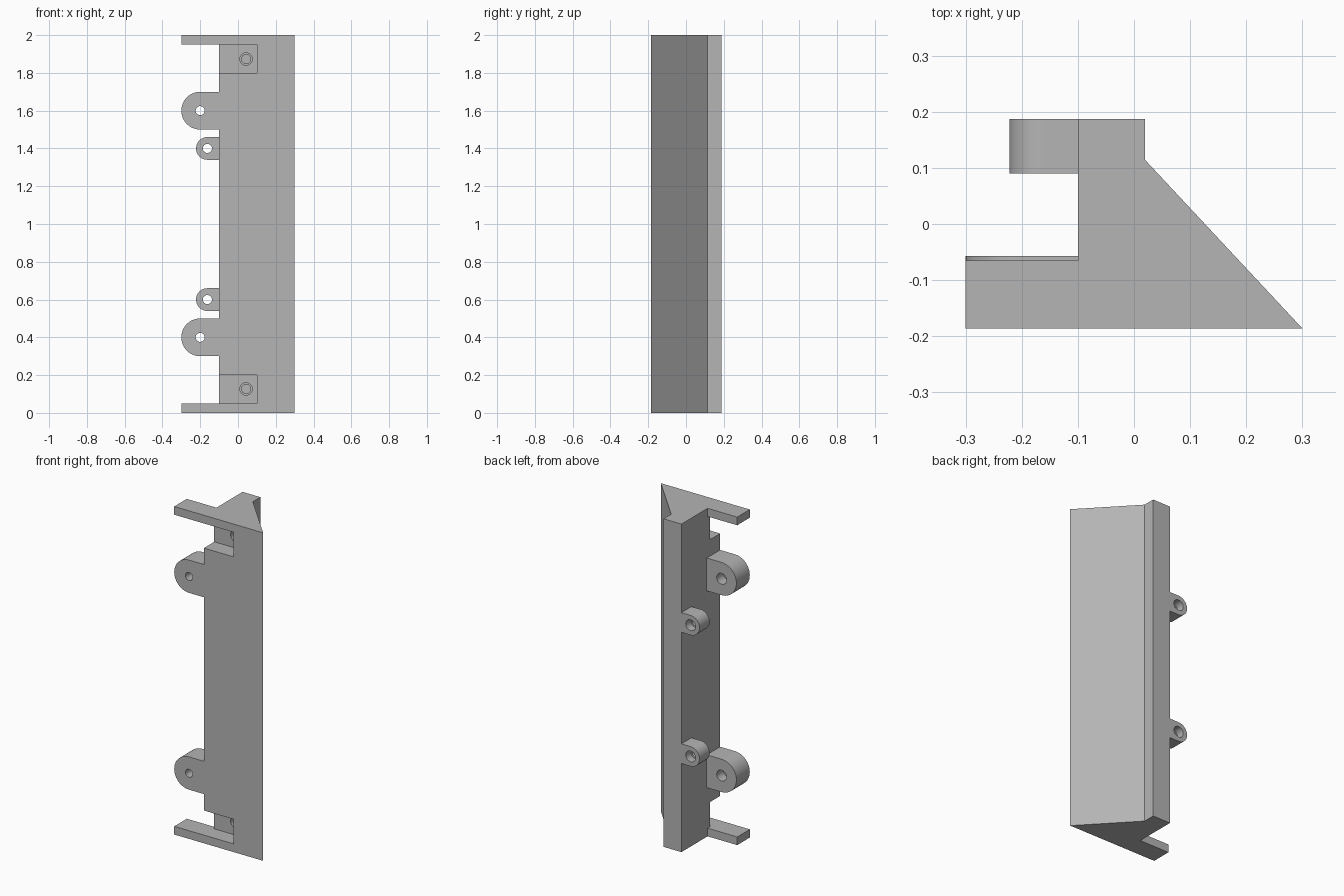
import bpy, bmesh, math
from mathutils import Matrix, Vector

if "Cube" in bpy.data.objects:
    bpy.data.objects.remove(bpy.data.objects["Cube"], do_unlink=True)

grey = bpy.data.materials.new("light_grey")
grey.use_nodes = True
colour = (0.46, 0.46, 0.46, 1)
grey.diffuse_color = colour
grey.node_tree.nodes["Principled BSDF"].inputs["Base Color"].default_value = colour

FRONT, BACK = -0.186, 0.187
SIDE = -0.1            # x of the flat hinge side
HOLE, BORE = 0.024, 0.033


def prism(name, points, offset):
    """Extrude a flat polygon along an offset vector."""
    bm = bmesh.new()
    face = bm.faces.new([bm.verts.new(p) for p in points])
    grown = bmesh.ops.extrude_face_region(bm, geom=[face])["geom"]
    bmesh.ops.translate(bm, vec=offset,
                        verts=[v for v in grown if isinstance(v, bmesh.types.BMVert)])
    bmesh.ops.recalc_face_normals(bm, faces=bm.faces)
    mesh = bpy.data.meshes.new(name)
    bm.to_mesh(mesh)
    bm.free()
    obj = bpy.data.objects.new(name, mesh)
    bpy.context.collection.objects.link(obj)
    mesh.materials.append(grey)
    return obj


def box(name, x0, x1, y0, y1, z0, z1):
    return prism(name, [(x0, y0, z0), (x1, y0, z0), (x1, y1, z0), (x0, y1, z0)],
                 (0, 0, z1 - z0))


def rod(name, x, z, radius, y0, y1, sides=32):
    turn = [2 * math.pi * i / sides for i in range(sides)]
    return prism(name, [(x + radius * math.cos(a), y0, z + radius * math.sin(a))
                        for a in turn], (0, y1 - y0, 0))


def cut(obj, cutter):
    cutter.hide_render = True
    mod = obj.modifiers.new("cut", "BOOLEAN")
    mod.operation, mod.solver, mod.object = "DIFFERENCE", "EXACT", cutter
    activate(obj)
    bpy.ops.object.modifier_apply(modifier=mod.name)
    bpy.data.objects.remove(cutter, do_unlink=True)


def activate(obj):
    bpy.ops.object.select_all(action="DESELECT")
    obj.select_set(True)
    bpy.context.view_layer.objects.active = obj


def smooth(obj):
    activate(obj)
    bpy.ops.object.shade_smooth_by_angle(angle=math.radians(30))


def lug(name, x, z, radius, y0, y1):
    """Rounded hinge ear with a through hole, widened from the back."""
    arc = [math.pi / 2 + math.pi * i / 24 for i in range(25)]
    outline = [(x + radius * math.cos(a), y0, z + radius * math.sin(a)) for a in arc]
    outline += [(SIDE, y0, z - radius), (SIDE, y0, z + radius)]
    ear = prism(name, outline, (0, y1 - y0, 0))
    cut(ear, rod("hole_cutter", x, z, HOLE, y0 - 0.1, y1 + 0.1))
    cut(ear, rod("bore_cutter", x, z, BORE, (y0 + y1) / 2, y1 + 0.1))
    smooth(ear)


# Main post with a slanted back
profile = [(SIDE, FRONT), (0.3, FRONT), (0.02, 0.114), (0.02, BACK), (SIDE, BACK)]
post = prism("post", [(x, y, 0) for x, y in profile], (0, 0, 2))

# Both ends mirror each other about mid height
for end, flip in (("lower", False), ("upper", True)):
    def level(z):
        return 2 - z if flip else z

    # Front notch with a stepped blind screw hole
    floor = -0.086
    low, high = sorted((level(0.05), level(0.2)))
    cut(post, box("notch_cutter", SIDE - 0.1, 0.1, FRONT - 0.1, floor, low, high))
    screw = level(0.127)
    cut(post, rod("bore_cutter", 0.043, screw, BORE, floor - 0.05, floor + 0.05))
    cut(post, rod("hole_cutter", 0.043, screw, HOLE, floor - 0.05, floor + 0.1))

    # End tab and the two hinge ears
    low, high = sorted((level(0), level(0.05)))
    box(end + "_end_tab", -0.3, SIDE, FRONT, -0.065, low, high)
    lug(end + "_large_ear", -0.2, level(0.4), 0.1, FRONT, -0.057)
    lug(end + "_small_ear", -0.162, level(0.6), 0.06, 0.09, BACK)

smooth(post)
